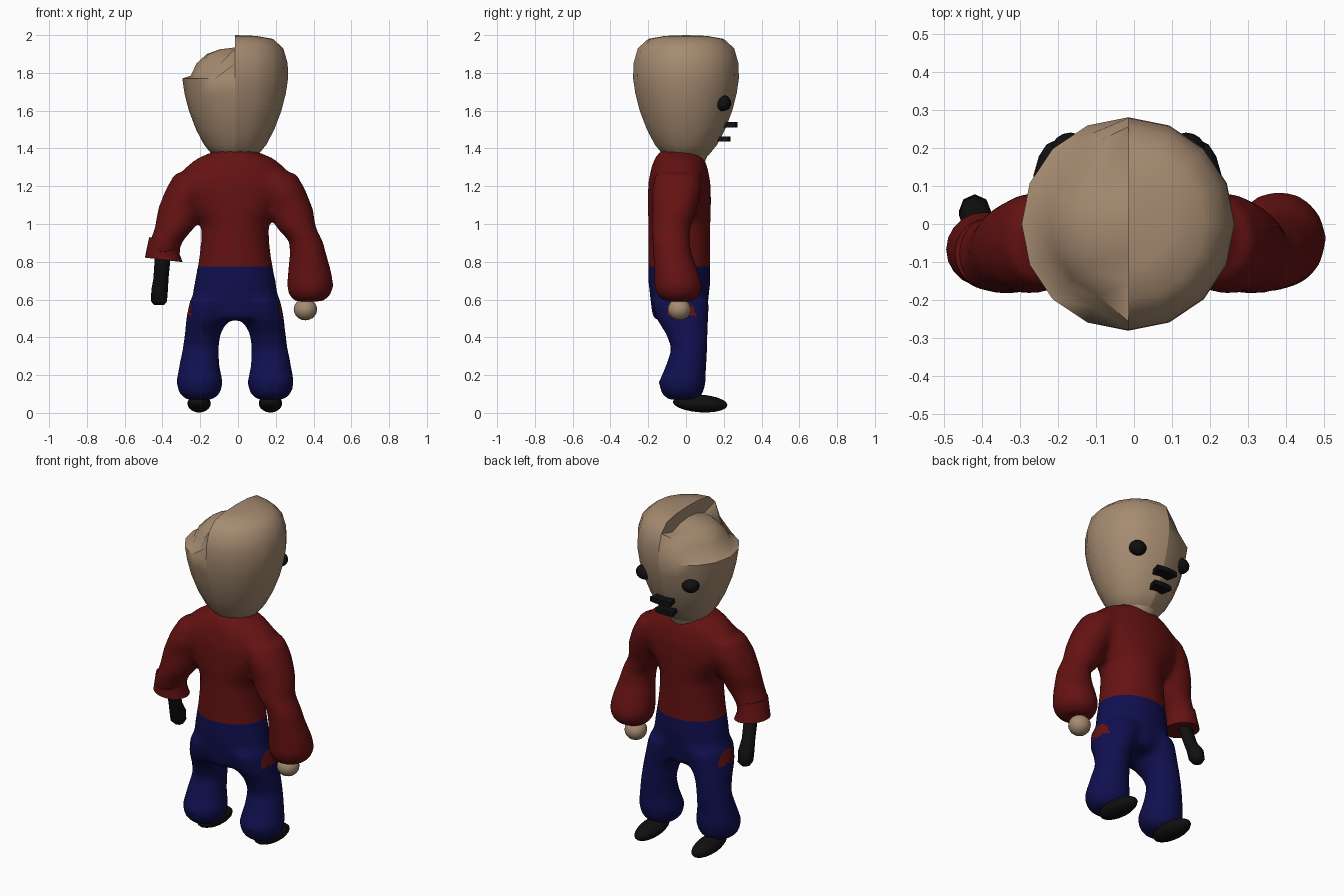
import bpy, bmesh, math
from mathutils import Vector

if "Cube" in bpy.data.objects:
    bpy.data.objects.remove(bpy.data.objects["Cube"], do_unlink=True)


def material(name, rgb):
    m = bpy.data.materials.new(name)
    m.use_nodes = True
    m.diffuse_color = (*rgb, 1)
    m.node_tree.nodes["Principled BSDF"].inputs["Base Color"].default_value = (*rgb, 1)
    return m


SKIN = material("tan skin", (0.38, 0.26, 0.165))
RED = material("dark red cloth", (0.13, 0.006, 0.006))
BLUE = material("navy cloth", (0.005, 0.005, 0.08))
BLACK = material("black", (0.005, 0.005, 0.005))


def add_object(name, bm, *mats, sharp=40):
    bmesh.ops.recalc_face_normals(bm, faces=bm.faces)
    mesh = bpy.data.meshes.new(name)
    bm.to_mesh(mesh)
    bm.free()
    for m in mats:
        mesh.materials.append(m)
    ob = bpy.data.objects.new(name, mesh)
    bpy.context.collection.objects.link(ob)
    bpy.ops.object.select_all(action='DESELECT')
    ob.select_set(True)
    bpy.context.view_layer.objects.active = ob
    bpy.ops.object.shade_smooth_by_angle(angle=math.radians(sharp))
    return ob


def loft(bm, rings, n=20, tilt=0.0):
    """Closed tube through rings of (x, y, z, radius x, radius y)."""
    loops = []
    for x, y, z, rx, ry in rings:
        loop = []
        for i in range(n):
            a = math.tau * i / n
            dx, dy = rx * math.cos(a), ry * math.sin(a)
            loop.append(bm.verts.new((x + dx, y + dy, z + tilt * dx)))
        loops.append(loop)
    for lo, hi in zip(loops, loops[1:]):
        for i in range(n):
            j = (i + 1) % n
            bm.faces.new((lo[i], lo[j], hi[j], hi[i]))
    bm.faces.new(loops[0][::-1])
    bm.faces.new(loops[-1])


def ellipsoid(name, centre, radii, mat, pitch=0.0, segments=16):
    bm = bmesh.new()
    bmesh.ops.create_uvsphere(bm, u_segments=segments, v_segments=10, radius=1)
    for v in bm.verts:
        p = Vector((v.co.x * radii[0], v.co.y * radii[1], v.co.z * radii[2]))
        v.co = p + Vector(centre)
        v.co.z += pitch * p.y
    return add_object(name, bm, mat, sharp=60)


# Clothed body: torso, legs and sleeves fused into one soft skin
MID = -0.015
bm = bmesh.new()
loft(bm, [(MID, -0.035, z, rx, ry) for z, rx, ry in [
    (0.49, 0.17, 0.14), (0.6, 0.23, 0.155), (0.7, 0.215, 0.165), (0.8, 0.195, 0.165),
    (0.9, 0.182, 0.165), (1.0, 0.178, 0.165), (1.06, 0.22, 0.168), (1.15, 0.29, 0.168),
    (1.22, 0.31, 0.165), (1.3, 0.265, 0.15), (1.35, 0.2, 0.13), (1.39, 0.1, 0.1)]])
for s in (-1, 1):
    loft(bm, [(MID + s * x, y, z, rx, ry) for x, y, z, rx, ry in [
        (0.188, -0.02, 0.07, 0.07, 0.075), (0.188, -0.02, 0.1, 0.11, 0.11),
        (0.188, -0.02, 0.16, 0.125, 0.127), (0.19, 0.0, 0.25, 0.108, 0.108),
        (0.183, 0.018, 0.34, 0.096, 0.096), (0.172, 0.004, 0.42, 0.096, 0.112),
        (0.145, -0.02, 0.5, 0.115, 0.14), (0.12, -0.03, 0.6, 0.12, 0.155)]])
upper_arm = [(0.32, -0.08, 0.98, 0.106, 0.105), (0.29, -0.06, 1.08, 0.12, 0.12),
             (0.25, -0.05, 1.18, 0.12, 0.135), (0.2, -0.04, 1.27, 0.12, 0.12)]
left_cuff = [(0.375, -0.04, 0.59, 0.075, 0.075), (0.38, -0.04, 0.62, 0.11, 0.115),
             (0.382, -0.04, 0.67, 0.125, 0.13), (0.38, -0.05, 0.74, 0.117, 0.12),
             (0.372, -0.07, 0.83, 0.1, 0.105), (0.36, -0.08, 0.91, 0.09, 0.1)]
right_cuff = [(0.385, -0.075, 0.84, 0.085, 0.09), (0.365, -0.08, 0.91, 0.088, 0.1)]
loft(bm, left_cuff + [(x - 0.012, *r) for x, *r in upper_arm])
loft(bm, [(-x - 0.015, *r) for x, *r in right_cuff + upper_arm])
body = add_object("shirt_and_trousers", bm, RED, BLUE)
remesh = body.modifiers.new("Fuse", 'REMESH')
remesh.mode = 'VOXEL'
remesh.voxel_size = 0.018
smooth = body.modifiers.new("Soften", 'SMOOTH')
smooth.iterations = 10
fused = body.evaluated_get(bpy.context.evaluated_depsgraph_get())
bm = bmesh.new()
bm.from_mesh(fused.to_mesh())
body.modifiers.clear()

# Trousers below the waistline, except on the hanging sleeves
WAIST = 0.775
bmesh.ops.bisect_plane(bm, geom=bm.verts[:] + bm.edges[:] + bm.faces[:],
                       plane_co=(0, 0, WAIST), plane_no=(0, 0, 1))
for f in bm.faces:
    c = f.calc_center_median()
    sleeve = abs(c.x - MID) > 0.235 and c.z > 0.52
    f.material_index = int(c.z < WAIST and not sleeve)
    f.smooth = True
bm.to_mesh(body.data)
bm.free()

# Flared right cuff with a crisp open edge
bm = bmesh.new()
loft(bm, [(-0.393, -0.067, 0.81, 0.1, 0.098), (-0.397, -0.07, 0.85, 0.088, 0.092),
          (-0.387, -0.076, 0.92, 0.083, 0.09)], tilt=-0.12)
add_object("right_cuff", bm, RED)

# Hands
ellipsoid("left_hand", (0.357, -0.035, 0.548), (0.062, 0.062, 0.058), SKIN)
bm = bmesh.new()
loft(bm, [(-0.418, 0.035, 0.57, 0.026, 0.026), (-0.418, 0.033, 0.59, 0.042, 0.045),
          (-0.415, 0.022, 0.65, 0.044, 0.048), (-0.408, -0.01, 0.71, 0.04, 0.034),
          (-0.398, -0.05, 0.83, 0.042, 0.034)], n=8)
add_object("right_hand", bm, BLACK, sharp=60)

# Shoes
for side, x in (("right", -0.206), ("left", 0.172)):
    ellipsoid(side + "_shoe", (x, 0.075, 0.05), (0.062, 0.145, 0.047), BLACK, pitch=-0.06)

# Neck
bm = bmesh.new()
loft(bm, [(MID, 0.0, 1.33, 0.1, 0.1), (MID, 0.0, 1.4, 0.13, 0.13)])
add_object("neck", bm, SKIN)

# Head: two half lathes, the right one sunken at the crown
SIDES = 16
PROFILE = [(0.08, 1.345), (0.12, 1.365), (0.165, 1.42), (0.207, 1.5), (0.245, 1.6),
           (0.268, 1.69), (0.28, 1.77), (0.278, 1.85), (0.255, 1.93), (0.2, 1.98),
           (0.11, 1.996)]
SUNKEN = PROFILE[:7] + [(0.235, 1.785), (0.205, 1.85), (0.15, 1.9), (0.08, 1.925)]


def half_head(name, start, sunken):
    bm = bmesh.new()
    columns = []
    for k in range(SIDES // 2 + 1):
        a = start + math.tau * k / SIDES
        seam = k in (0, SIDES // 2)
        column = []
        for i, (full, low) in enumerate(zip(PROFILE, SUNKEN)):
            t = 0.0
            if sunken:
                t = 1.0 if not seam or i > 8 else 0.0
                if k == 1 and i < 9:
                    t = 0.5  # gentler fall on the face side
            r = full[0] + (low[0] - full[0]) * t
            z = full[1] + (low[1] - full[1]) * t
            column.append(bm.verts.new((MID + r * math.cos(a), r * math.sin(a), z)))
        columns.append(column)
    base = bm.verts.new((MID, 0, 1.34))
    crown = bm.verts.new((MID, 0, 1.935 if sunken else 2.0))
    for c, d in zip(columns, columns[1:]):
        for i in range(len(c) - 1):
            bm.faces.new((c[i], d[i], d[i + 1], c[i + 1]))
        bm.faces.new((base, d[0], c[0]))
        bm.faces.new((crown, c[-1], d[-1]))
    if not sunken:  # flat wall where the crown steps down
        bm.faces.new([base] + columns[0] + [crown] + columns[-1][::-1])
    return add_object(name, bm, SKIN, sharp=50)


half_head("head_left", -math.pi / 2, False)
half_head("head_right", math.pi / 2, True)

# Eyes
for side, s in (("right", -1), ("left", 1)):
    ellipsoid(side + "_eye", (MID + s * 0.152, 0.195, 1.64), (0.05, 0.045, 0.043), BLACK)

# Mouth: two bars bent around the face
for name, z, r0, r1 in (("upper_lip", 1.525, 0.2, 0.272), ("lower_lip", 1.45, 0.17, 0.235)):
    bm = bmesh.new()
    sections = []
    for k in range(-3, 4):
        a = k * 0.085
        sections.append([bm.verts.new((MID + r * math.sin(a), r * math.cos(a), z + h))
                         for r, h in ((r0, -0.014), (r1, -0.014), (r1, 0.014), (r0, 0.014))])
    for p, q in zip(sections, sections[1:]):
        for i in range(4):
            j = (i + 1) % 4
            bm.faces.new((p[i], p[j], q[j], q[i]))
    bm.faces.new(sections[0])
    bm.faces.new(sections[-1])
    add_object(name, bm, BLACK)
